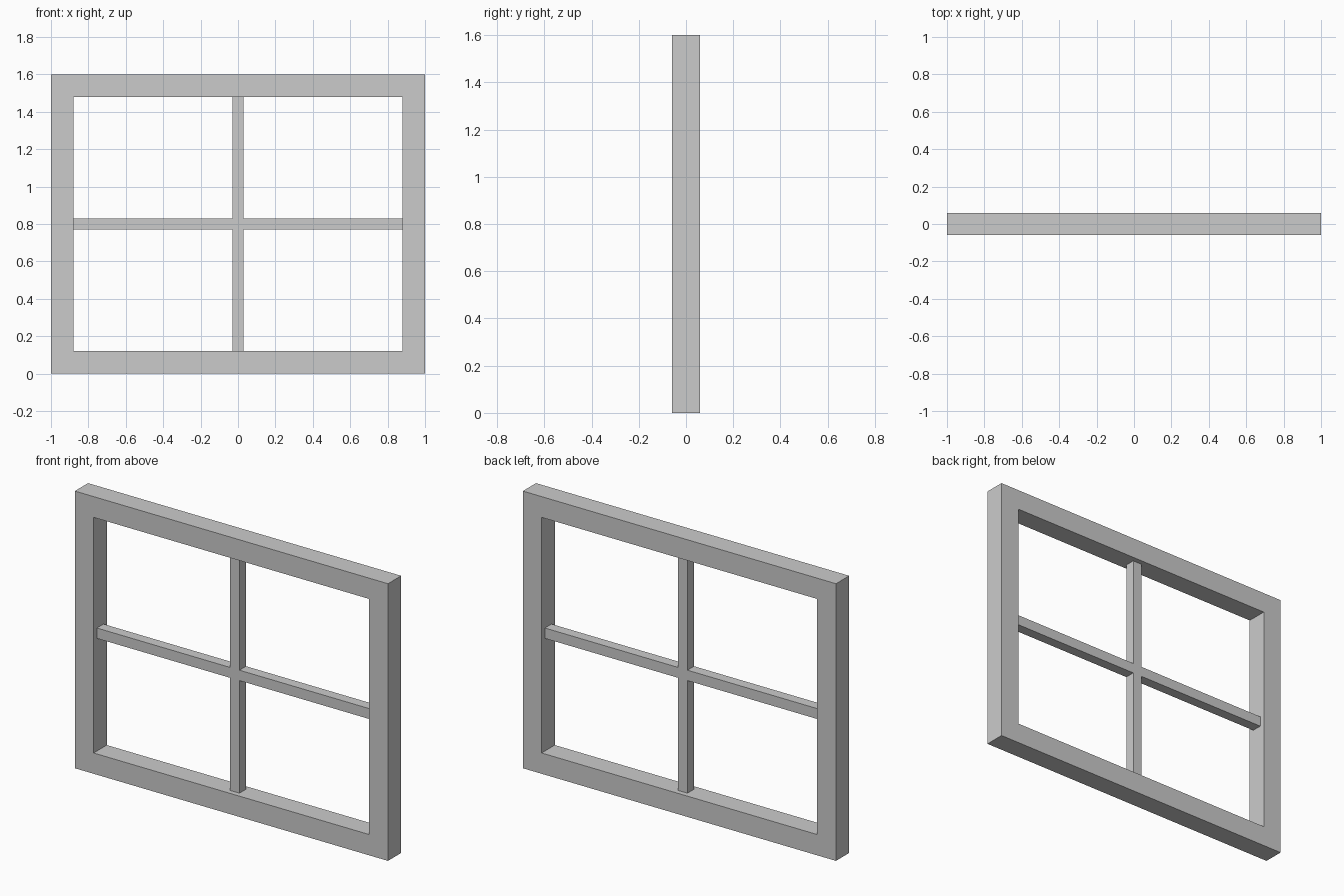
import bpy, bmesh

if "Cube" in bpy.data.objects:
    bpy.data.objects.remove(bpy.data.objects["Cube"])

W, H = 1.0, 0.8      # outer half width and half height
RAIL = 0.12          # frame face width
BAR = 0.03           # half width of glazing bars


def make_object(name, bm, z):
    bmesh.ops.recalc_face_normals(bm, faces=bm.faces)
    mesh = bpy.data.meshes.new(name)
    bm.to_mesh(mesh)
    bm.free()
    obj = bpy.data.objects.new(name, mesh)
    obj.location.z = z
    bpy.context.collection.objects.link(obj)
    return obj


def rectangle_loop(bm, w, h, y):
    return [bm.verts.new((sx * w, y, sz * h))
            for sx, sz in ((-1, -1), (1, -1), (1, 1), (-1, 1))]


# Outer frame: a rectangular section swept around the opening
w, h = W - RAIL, H - RAIL
bm = bmesh.new()
section = [(W, H, -0.06), (W, H, 0.06), (w, h, 0.06), (w, h, -0.06)]
loops = [rectangle_loop(bm, *s) for s in section]
for a, b in zip(loops, loops[1:] + loops[:1]):
    for i in range(4):
        j = (i + 1) % 4
        bm.faces.new((a[i], a[j], b[j], b[i]))
make_object("window_frame", bm, H)

# Glazing bars: one cross, thinner than the frame, extruded from a centre
# square with four arms
bm = bmesh.new()
xs, zs = (-w, -BAR, BAR, w), (-h, -BAR, BAR, h)
for i, k in ((1, 1), (0, 1), (2, 1), (1, 0), (1, 2)):
    corners = ((i, k), (i + 1, k), (i + 1, k + 1), (i, k + 1))
    bm.faces.new([bm.verts.new((xs[a], -0.03, zs[b])) for a, b in corners])
bmesh.ops.remove_doubles(bm, verts=bm.verts, dist=1e-4)
ext = bmesh.ops.extrude_face_region(bm, geom=bm.faces[:], use_keep_orig=True)
moved = [g for g in ext["geom"] if isinstance(g, bmesh.types.BMVert)]
bmesh.ops.translate(bm, verts=moved, vec=(0, 0.06, 0))
make_object("glazing_bars", bm, H)
